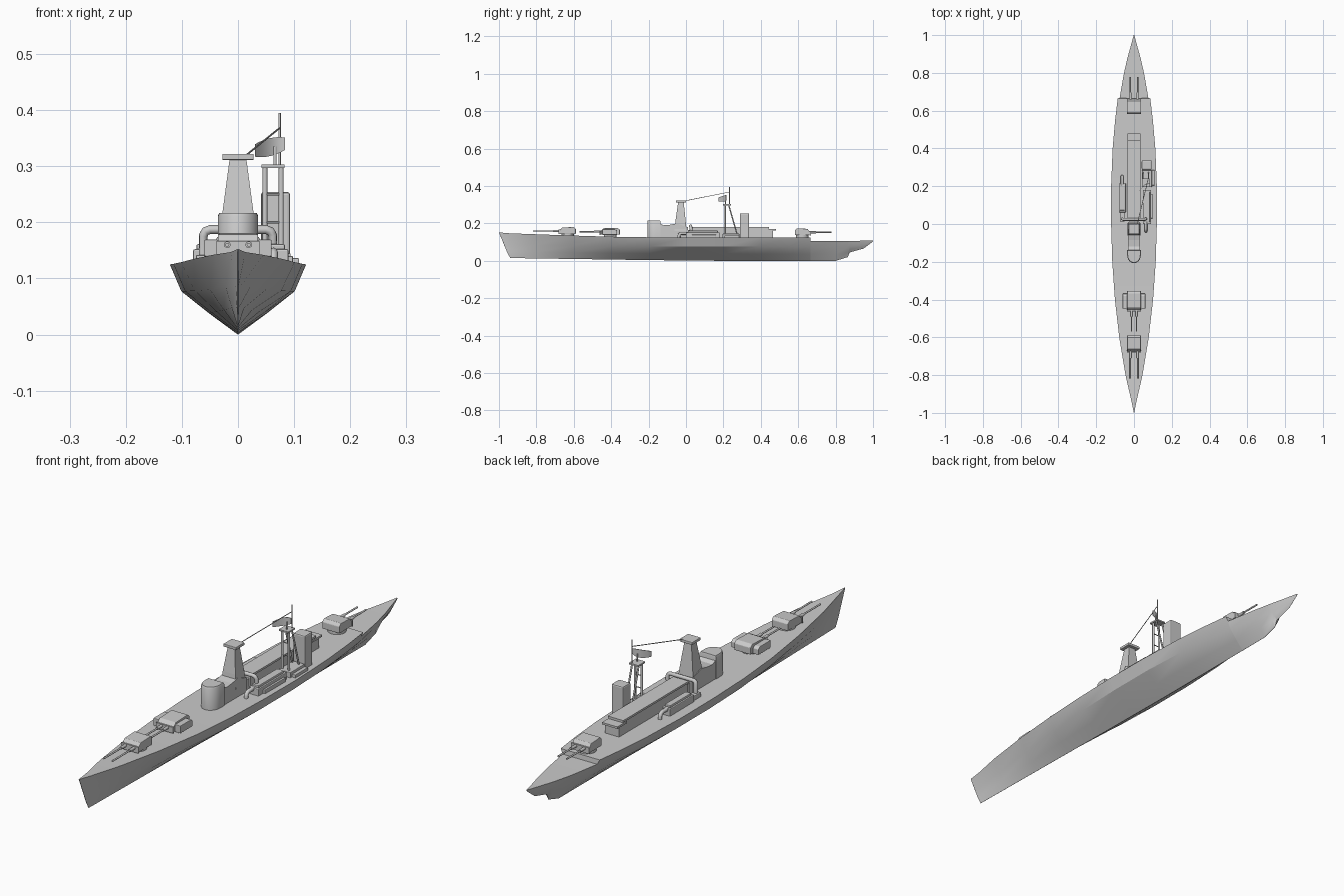
import bpy, bmesh, math
from mathutils import Vector


def finish(name, bm, smooth=None, bevel=0):
    bmesh.ops.remove_doubles(bm, verts=bm.verts, dist=1e-5)
    bmesh.ops.recalc_face_normals(bm, faces=bm.faces)
    me = bpy.data.meshes.new(name)
    bm.to_mesh(me)
    bm.free()
    ob = bpy.data.objects.new(name, me)
    bpy.context.collection.objects.link(ob)
    if bevel:
        m = ob.modifiers.new("bevel", 'BEVEL')
        m.width, m.segments = bevel, 2
    if smooth:
        bpy.ops.object.select_all(action='DESELECT')
        ob.select_set(True)
        bpy.context.view_layer.objects.active = ob
        bpy.ops.object.shade_smooth_by_angle(angle=math.radians(smooth))
    return ob


def loft(name, rings, smooth=None, bevel=0):
    bm = bmesh.new()
    vs = [[bm.verts.new(p) for p in r] for r in rings]
    n = len(rings[0])
    for a, b in zip(vs, vs[1:]):
        for i in range(n):
            bm.faces.new((a[i], a[(i + 1) % n], b[(i + 1) % n], b[i]))
    bm.faces.new(vs[0])
    bm.faces.new(vs[-1])
    return finish(name, bm, smooth, bevel)


def rect(x0, x1, y0, y1, z):
    return [(x0, y0, z), (x1, y0, z), (x1, y1, z), (x0, y1, z)]


def box(name, x0, x1, y0, y1, z0, z1, bevel=0):
    return loft(name, [rect(x0, x1, y0, y1, z0), rect(x0, x1, y0, y1, z1)], bevel=bevel)


def side_prism(name, prof, x0, x1, bevel=0):
    return loft(name, [[(x, y, z) for y, z in prof] for x in (x0, x1)], bevel=bevel)


def rod(name, a, b, r, sides=10):
    a, b = Vector(a), Vector(b)
    q = (b - a).to_track_quat('Z', 'Y')
    ring = [q @ Vector((r * math.cos(t), r * math.sin(t), 0))
            for t in (2 * math.pi * i / sides for i in range(sides))]
    return loft(name, [[p + v for v in ring] for p in (a, b)], 40)


def pipe(name, pts, r):
    cu = bpy.data.curves.new(name, 'CURVE')
    cu.dimensions = '3D'
    cu.bevel_depth, cu.bevel_resolution, cu.use_fill_caps = r, 2, True
    sp = cu.splines.new('POLY')
    sp.points.add(len(pts) - 1)
    for p, c in zip(sp.points, pts):
        p.co = (*c, 1)
    ob = bpy.data.objects.new(name, cu)
    bpy.context.collection.objects.link(ob)


# hull: y, deck half width, deck z, knuckle half width, knuckle z, keel z
stations = [
    (-0.94, 0.013, 0.147, 0.004, 0.085, 0.015), (-0.8, 0.045, 0.142, 0.022, 0.085, 0.013),
    (-0.6, 0.078, 0.135, 0.050, 0.080, 0.010), (-0.4, 0.101, 0.129, 0.077, 0.078, 0.007),
    (-0.2, 0.115, 0.126, 0.094, 0.077, 0.004), (0.0, 0.121, 0.125, 0.101, 0.077, 0.002),
    (0.2, 0.121, 0.124, 0.101, 0.077, 0.0), (0.4, 0.113, 0.124, 0.092, 0.076, 0.0),
    (0.55, 0.100, 0.124, 0.077, 0.075, 0.0), (0.665, 0.086, 0.124, 0.062, 0.074, 0.0),
    (0.667, 0.076, 0.105, 0.062, 0.074, 0.0), (0.8, 0.053, 0.105, 0.037, 0.074, 0.0),
    (0.865, 0.038, 0.106, 0.026, 0.075, 0.02), (0.875, 0.036, 0.106, 0.025, 0.077, 0.045),
    (0.95, 0.015, 0.108, 0.009, 0.085, 0.066), (1.0, 0.0015, 0.110, 0.001, 0.107, 0.104)]
# raked stem leads the stations
half = [[(0.0003, -0.94, 0.015), (0.0005, -0.958, 0.05), (0.0007, -0.972, 0.085), (0.001, -1.0, 0.152)]]
for y, w, dz, kw, kz, k in stations:
    half.append([(0.0003, y, k), (kw * 0.5, y, k + (kz - k) * 0.48), (kw, y, kz), (w, y, dz)])
loft("hull", [h + [(-x, y, z) for x, y, z in reversed(h)] for h in half], 25)


# twin gun turrets: s is the direction the guns point along y
def turret(name, y, s, zb, w, l, reach, gun_x, wings=0):
    rod(name + "_ring", (0, y, zb - 0.015), (0, y, zb + 0.017), 0.034, 24)
    prof = [(l, 0.013), (l, 0.032), (l * 0.72, 0.047), (-l * 0.75, 0.050), (-l, 0.040), (-l, 0.013)]
    side_prism(name + "_house", [(y + s * a, zb + b) for a, b in prof], -w, w, 0.002)
    yf = y + s * l
    box(name + "_shield", -w - 0.002, w + 0.002, min(yf, yf + s * 0.006),
        max(yf, yf + s * 0.006), zb + 0.012, zb + 0.036)
    for sx in (-1, 1):
        x = sx * gun_x
        rod(name + "_barrel", (x, y, zb + 0.029), (x, y + s * reach, zb + 0.029), 0.0035)
        rod(name + "_sleeve", (x, y, zb + 0.029), (x, yf + s * 0.035, zb + 0.029), 0.006)
        if wings:
            a, b = sorted((sx * w, sx * wings))
            side_prism(name + "_wing", [(y - 0.043, zb + 0.012), (y + 0.036, zb + 0.012),
                       (y + 0.036, zb + 0.034), (y + 0.025, zb + 0.042), (y - 0.043, zb + 0.042)], a, b, 0.002)


turret("forward_turret", -0.632, -1, 0.131, 0.036, 0.043, 0.185, 0.019)
turret("second_turret", -0.405, -1, 0.127, 0.036, 0.051, 0.165, 0.013, 0.06)
turret("aft_turret", 0.622, 1, 0.124, 0.038, 0.039, 0.155, 0.019)

# bridge with rounded front, sloping link, tapered tower
R = 0.036
arc = [(R * math.cos(t), -0.165 + 0.042 * math.sin(t))
       for t in (math.pi + math.pi * i / 14 for i in range(15))]
plan = arc + [(R, -0.137), (-R, -0.137)]
loft("bridge", [[(x * k, -0.165 + (y + 0.165) * k, z) for x, y in plan]
                for k, z in ((1, 0.12), (1, 0.211), (0.92, 0.217))], 35)
side_prism("bridge_link", [(-0.14, 0.12), (0.01, 0.12), (0.01, 0.18), (-0.05, 0.2),
                           (-0.085, 0.193), (-0.12, 0.19), (-0.14, 0.2)], -0.033, 0.033)
loft("tower", [rect(-0.034, 0.034, -0.062, 0.004, 0.16),
               rect(-0.028, 0.028, -0.056, -0.002, 0.215),
               rect(-0.015, 0.015, -0.042, -0.012, 0.312)])
box("tower_cap", -0.028, 0.028, -0.053, 0.001, 0.311, 0.322, 0.002)
box("tower_foot", -0.025, 0.025, 0.0, 0.035, 0.12, 0.165)

# long deckhouse and aft locker
box("deckhouse", -0.031, 0.031, 0.035, 0.44, 0.118, 0.174)
box("deckhouse_roof", -0.034, 0.034, 0.032, 0.443, 0.174, 0.182)
box("aft_house", -0.031, 0.031, 0.42, 0.465, 0.118, 0.165)
box("aft_house_roof", -0.034, 0.034, 0.42, 0.48, 0.163, 0.171)

# side casings with ducts, opposite handed
for s, name, y0, y1, xa, xb in ((1, "right", 0.0, 0.18, 0.047, 0.090), (-1, "left", 0.062, 0.215, 0.043, 0.080)):
    a, b = sorted((s * xa, s * xb))
    box(name + "_casing", a, b, y0, y1, 0.12, 0.152, 0.003)
    box(name + "_casing_top", a + 0.006, b - 0.006, y0 + 0.01, y1 - 0.01, 0.15, 0.161, 0.003)
    e, d = (y0, -1) if s > 0 else (y1, 1)
    pipe(name + "_vent", [(s * 0.063, e - d * 0.01, 0.147), (s * 0.063, e + d * 0.025, 0.147),
                          (s * 0.063, e + d * 0.034, 0.143), (s * 0.063, e + d * 0.038, 0.134),
                          (s * 0.063, e + d * 0.038, 0.122)], 0.008)
    pipe(name + "_duct", [(0, 0.025, 0.187), (s * 0.05, 0.025, 0.187), (s * 0.058, 0.025, 0.184),
                          (s * 0.062, 0.027, 0.176), (s * 0.062, 0.027, 0.125)], 0.008)
box("left_duct_base", -0.075, -0.05, 0.012, 0.065, 0.12, 0.142, 0.003)
box("right_step", 0.085, 0.098, 0.03, 0.16, 0.12, 0.14, 0.002)

# tall funnel trunk
box("funnel", 0.041, 0.093, 0.288, 0.337, 0.118, 0.254, 0.005)

# mast base, legs, platform and pole
box("mast_base", 0.042, 0.094, 0.195, 0.285, 0.118, 0.145, 0.002)
box("mast_locker", 0.094, 0.109, 0.205, 0.285, 0.118, 0.136, 0.002)
for x in (0.048, 0.077):
    rod("mast_leg", (x, 0.21, 0.12), (x, 0.21, 0.3), 0.0045)
    rod("mast_brace", (x, 0.275, 0.135), (x, 0.228, 0.3), 0.0035)
for z in (0.2, 0.25):
    rod("mast_rung", (0.048, 0.21, z), (0.077, 0.21, z), 0.002)
box("mast_platform", 0.042, 0.083, 0.197, 0.24, 0.297, 0.303)
rod("mast_pole", (0.074, 0.233, 0.3), (0.074, 0.233, 0.395), 0.0022)
rod("radar_post", (0.066, 0.212, 0.3), (0.066, 0.212, 0.335), 0.003)

# curved radar reflector, turned across the ship
rings = []
for i in range(9):
    u = i / 4 - 1
    x, y = 0.057 + 0.027 * u, 0.207 + 0.02 * u
    bow, h = 0.012 * u * u, 0.016 - 0.005 * u * u
    zc = 0.334 + 0.004 * u
    rings.append([(x, y - bow - c * 0.001, zc + v * h + 0.002 * u)
                  for c, v in ((-1, -1), (1, -1), (1, 1), (-1, 1))])
loft("radar_reflector", rings, 40)

# aerial wire from tower to mast
rod("aerial_wire", (0.015, -0.01, 0.32), (0.074, 0.233, 0.368), 0.0016, 6)
